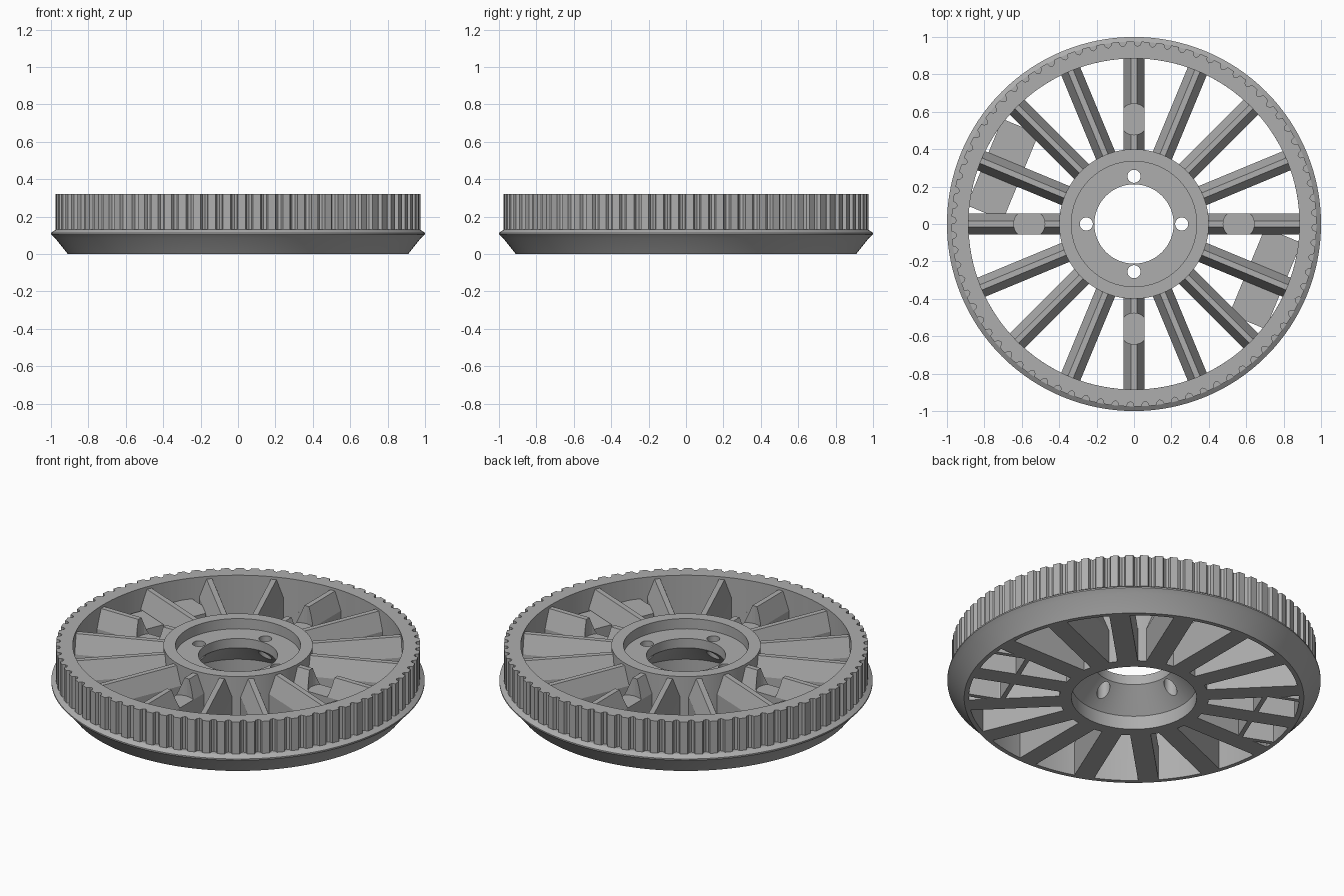
import bpy, bmesh
from math import cos, sin, pi, radians
from mathutils import Matrix, Vector

cube = bpy.data.objects.get("Cube")
if cube:
    bpy.data.objects.remove(cube, do_unlink=True)

grey = bpy.data.materials.new("plain grey")
grey.use_nodes = True
GREY = (0.42, 0.42, 0.42, 1)
grey.diffuse_color = GREY
grey.node_tree.nodes["Principled BSDF"].inputs["Base Color"].default_value = GREY

TOP = 0.32
RIM_IN = 0.885
SHOULDER = 0.2


def finish(name, bm, smooth=False):
    bmesh.ops.recalc_face_normals(bm, faces=bm.faces)
    mesh = bpy.data.meshes.new(name)
    bm.to_mesh(mesh)
    bm.free()
    mesh.materials.append(grey)
    obj = bpy.data.objects.new(name, mesh)
    bpy.context.collection.objects.link(obj)
    if smooth:
        activate(obj)
        bpy.ops.object.shade_smooth_by_angle(angle=radians(25))
    return obj


def activate(obj):
    bpy.ops.object.select_all(action='DESELECT')
    obj.select_set(True)
    bpy.context.view_layer.objects.active = obj


def lathe(name, sections, smooth=True):
    """Closed ring through a list of (angle, [(radius, z), ...])."""
    bm = bmesh.new()
    loops = [[bm.verts.new((r * cos(a), r * sin(a), z)) for r, z in prof]
             for a, prof in sections]
    for i, cur in enumerate(loops):
        nxt = loops[(i + 1) % len(loops)]
        for j in range(len(cur)):
            k = (j + 1) % len(cur)
            bm.faces.new((cur[j], nxt[j], nxt[k], cur[k]))
    return finish(name, bm, smooth)


def round_sections(profile, count):
    return [(2 * pi * i / count, profile) for i in range(count)]


def prism(bm, points, matrix, length):
    """Extrude a closed outline in the local XY plane along local Z."""
    ends = [[bm.verts.new(matrix @ Vector((x, y, h))) for x, y in points]
            for h in (0, length)]
    bm.faces.new(ends[0])
    bm.faces.new(ends[1])
    for i in range(len(points)):
        k = (i + 1) % len(points)
        bm.faces.new((ends[0][i], ends[0][k], ends[1][k], ends[1][i]))


def drill(obj, radius, distance, z0, z1):
    """Cut four vertical cylinders, a quarter turn apart."""
    bm = bmesh.new()
    for i in range(4):
        a = i * pi / 2
        place = Matrix.Translation((distance * cos(a), distance * sin(a), (z0 + z1) / 2))
        bmesh.ops.create_cone(bm, cap_ends=True, segments=32, radius1=radius,
                              radius2=radius, depth=z1 - z0, matrix=place)
    cutter = finish("cutter", bm)
    cutter.hide_render = True
    mod = obj.modifiers.new("drill", 'BOOLEAN')
    mod.operation = 'DIFFERENCE'
    mod.solver = 'EXACT'
    mod.object = cutter
    activate(obj)
    bpy.ops.object.modifier_apply(modifier=mod.name)
    bpy.data.objects.remove(cutter, do_unlink=True)


# Bevelled flange below the teeth
flange = [(RIM_IN, 0), (0.91, 0), (0.978, 0.085), (1.0, 0.105), (1.0, 0.113),
          (0.975, 0.13), (RIM_IN, 0.13)]
lathe("flange", round_sections(flange, 128))

# Toothed belt rim with shallow scalloped grooves
TEETH = 76
tooth = [(0, 0.976), (0.5, 0.976), (0.58, 0.958), (0.75, 0.95), (0.92, 0.958)]
sections = []
for i in range(TEETH):
    for part, r in tooth:
        ring = [(RIM_IN, 0.13), (r, 0.13), (r, TOP), (RIM_IN, TOP)]
        sections.append((2 * pi * (i + part) / TEETH, ring))
lathe("toothed_rim", sections)

# Hub: recessed top, narrow bore, conical underside and four bolt holes
hub_profile = [(0.335, 0), (0.4, 0), (0.4, TOP), (0.335, TOP), (0.335, 0.26),
               (0.212, 0.26), (0.212, 0.205), (0.335, 0.08)]
hub = lathe("hub", round_sections(hub_profile, 96), smooth=False)
drill(hub, 0.035, 0.255, 0.02, 0.4)
activate(hub)
bpy.ops.object.shade_smooth_by_angle(angle=radians(25))

# Sixteen spokes with chamfered tops
half = [(0.055, 0), (0.055, SHOULDER), (0.015, 0.305)]
outline = half + [(-x, z) for x, z in reversed(half)]
lay_out = Matrix(((0, 0, 1, 0), (1, 0, 0, 0), (0, 1, 0, 0), (0, 0, 0, 1)))
bm = bmesh.new()
for i in range(16):
    turn = Matrix.Rotation(i * pi / 8, 4, 'Z')
    prism(bm, outline, turn @ Matrix.Translation((0.38, 0, 0)) @ lay_out, 0.515)
spokes = finish("spokes", bm)
# Round clearance notches on the four main spokes
drill(spokes, 0.083, 0.56, SHOULDER, 0.5)

# Two opposite weight boxes, open underneath
for side, angle in (("right", 157.5), ("left", -22.5)):
    turn = Matrix.Rotation(radians(angle), 4, 'Z')
    bm = bmesh.new()
    wall, inner, outer, reach = 0.025, 0.655, 0.865, 0.25
    slabs = [(inner, outer, -reach, reach, SHOULDER - wall, SHOULDER - 0.003),
             (inner, inner + wall, -reach, reach, 0, SHOULDER - wall),
             (inner + wall, outer, reach - wall, reach, 0, SHOULDER - wall),
             (inner + wall, outer, -reach, wall - reach, 0, SHOULDER - wall)]
    for x0, x1, y0, y1, z0, z1 in slabs:
        corners = [(x0, y0), (x1, y0), (x1, y1), (x0, y1)]
        prism(bm, corners, turn @ Matrix.Translation((0, 0, z0)), z1 - z0)
    finish(side + "_weight_box", bm)
